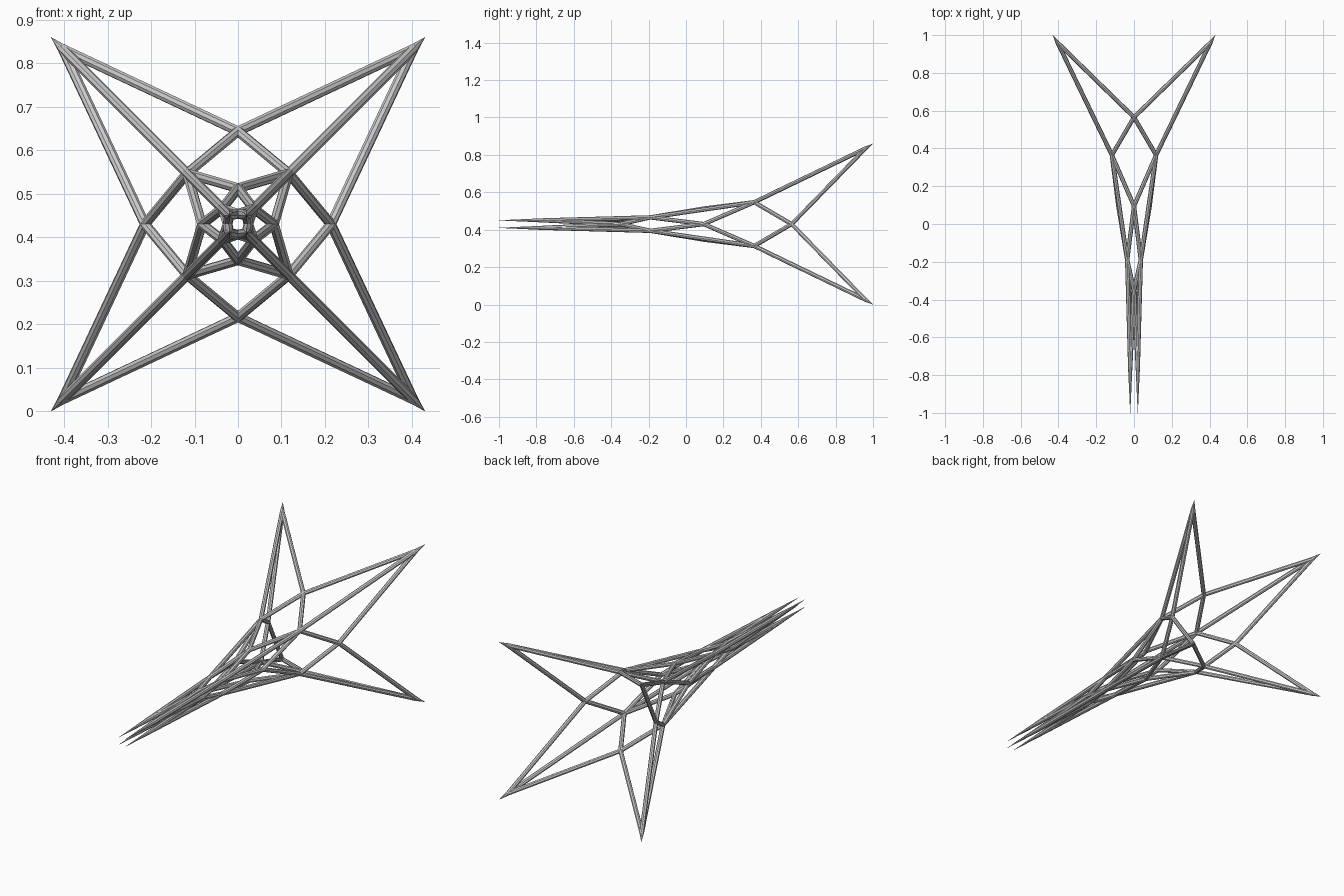
import bpy, bmesh
from math import sin, cos, pi, sqrt
from mathutils import Vector, Matrix

if "Cube" in bpy.data.objects:
    bpy.data.objects.remove(bpy.data.objects["Cube"])

MID = 0.43      # height of the central axis
R = 0.0115      # strut radius
SIDES = 8

steel = bpy.data.materials.new("light grey steel")
steel.use_nodes = True
grey = (0.62, 0.62, 0.62, 1)
steel.diffuse_color = grey
steel.node_tree.nodes["Principled BSDF"].inputs["Base Color"].default_value = grey

# Rings of four nodes along the axis: (y, distance from axis, on the diagonals?)
RINGS = {
    "back_tip": (1.0, 0.43 * sqrt(2), True),
    "back_fork": (0.565, 0.214, False),
    "collar": (0.365, 0.117 * sqrt(2), True),
    "waist": (0.095, 0.083, False),
    "neck": (-0.19, 0.036 * sqrt(2), True),
    "front_fork": (-0.35, 0.024, False),
    "front_tip": (-1.0, 0.02 * sqrt(2), True),
}
# Free tips: (length of the spike, fork ring, spine ring)
TIPS = {"back_tip": (0.055, "back_fork", "collar"),
        "front_tip": (0.24, "front_fork", "neck")}


def node(ring, k):
    y, r, diagonal = RINGS[ring]
    a = k * pi / 2 + (pi / 4 if diagonal else 0)
    return Vector((r * cos(a), y, MID + r * sin(a)))


def joint(ring, k):
    """Where strut axes meet: at the node, or at the base of a tip's spike."""
    p = node(ring, k)
    if ring in TIPS:
        length, fork, spine = TIPS[ring]
        centre = (node(fork, k) + node(fork, k + 1) + node(spine, k)) / 3
        p += (centre - p).normalized() * length
    return p


def cone(bm, p, q, r1, r2):
    d = q - p
    m = Matrix.Translation((p + q) / 2) @ d.to_track_quat('Z', 'Y').to_matrix().to_4x4()
    bmesh.ops.create_cone(bm, cap_ends=True, segments=SIDES, radius1=r1,
                          radius2=r2, depth=d.length, matrix=m)


def finish(bm, name):
    mesh = bpy.data.meshes.new(name)
    bm.to_mesh(mesh)
    bm.free()
    mesh.materials.append(steel)
    obj = bpy.data.objects.new(name, mesh)
    bpy.context.collection.objects.link(obj)


def strut_set(name, start, end):
    """Join two rings: straight along like rings, zigzag between unlike ones."""
    bm = bmesh.new()
    same = RINGS[start][2] == RINGS[end][2]
    for k in range(4):
        for step in ((0,) if same else (0, 1)):
            # a diagonal node k sits between axis nodes k and k + 1
            i, j = (k, k + step) if RINGS[start][2] else (k + step, k)
            cone(bm, joint(start, i), joint(end, j), R, R)
    finish(bm, name)


# Zigzag struts
strut_set("back_tip_braces", "back_fork", "back_tip")
strut_set("back_diamond", "back_fork", "collar")
strut_set("collar_braces", "collar", "waist")
strut_set("waist_braces", "waist", "neck")
strut_set("neck_braces", "neck", "front_fork")
strut_set("front_tip_braces", "front_fork", "front_tip")

# Long spines running from ring to ring
strut_set("back_spines", "collar", "back_tip")
strut_set("middle_spines", "collar", "neck")
strut_set("front_spines", "neck", "front_tip")

# Spikes that sharpen the free tips
for ring in TIPS:
    bm = bmesh.new()
    for k in range(4):
        cone(bm, joint(ring, k), node(ring, k), R, 0.0005)
    finish(bm, ring + "_spikes")

# Joints that close the gaps where struts meet
bm = bmesh.new()
for ring in RINGS:
    for k in range(4):
        bmesh.ops.create_icosphere(bm, subdivisions=2, radius=R,
                                   matrix=Matrix.Translation(joint(ring, k)))
finish(bm, "joints")
